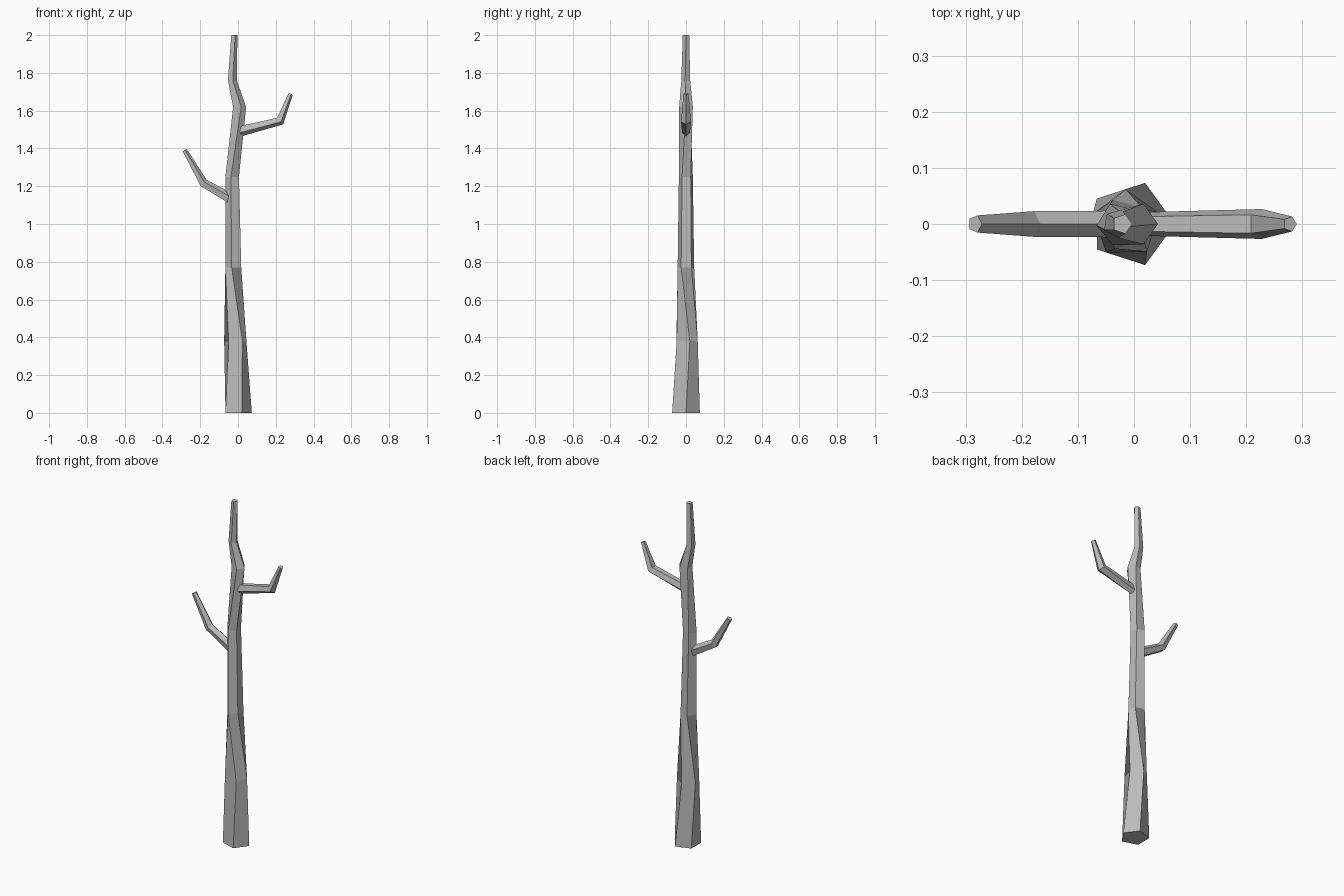
import bpy
import bmesh
from math import sin, cos, tau, radians
from mathutils import Vector

if "Cube" in bpy.data.objects:
    bpy.data.objects.remove(bpy.data.objects["Cube"])

SIDES = 5
bark = bpy.data.materials.new("grey_bark")
bark.use_nodes = True
grey = (0.5, 0.5, 0.5, 1)
bark.diffuse_color = grey
bark.node_tree.nodes["Principled BSDF"].inputs["Base Color"].default_value = grey


def ring(centre, u, v, turn=0):
    """Five-sided cross-section whose first corner lies along u."""
    angles = [radians(turn) + tau * i / SIDES for i in range(SIDES)]
    return [centre + u * cos(a) + v * sin(a) for a in angles]


def loft(name, rings):
    """Skin a row of cross-sections into a closed, flat-shaded limb."""
    bm = bmesh.new()
    rows = [[bm.verts.new(p) for p in r] for r in rings]
    for low, high in zip(rows, rows[1:]):
        for i in range(SIDES):
            j = (i + 1) % SIDES
            bm.faces.new((low[i], low[j], high[j], high[i]))
    bm.faces.new(rows[0][::-1])
    bm.faces.new(rows[-1])
    bmesh.ops.recalc_face_normals(bm, faces=bm.faces[:])
    mesh = bpy.data.meshes.new(name)
    bm.to_mesh(mesh)
    bm.free()
    mesh.materials.append(bark)
    obj = bpy.data.objects.new(name, mesh)
    bpy.context.collection.objects.link(obj)


def branch(name, stations):
    """Bent limb in the xz plane; stations are x, z, width radius, depth radius."""
    points = [Vector((x, 0, z)) for x, z, _, _ in stations]
    rings = []
    for i, (p, s) in enumerate(zip(points, stations)):
        before = (p - points[i - 1]).normalized() if i else Vector()
        after = (points[i + 1] - p).normalized() if i + 1 < len(points) else Vector()
        t = (before + after).normalized()
        ridge = Vector((t.z, 0, -t.x))
        rings.append(ring(p, ridge * s[3], Vector((0, s[2], 0))))
    loft(name, rings)


# Trunk: height, x offset, radius, twist in degrees
trunk = [(0, -0.004, 0.077, 0), (0.38, -0.014, 0.062, 19),
         (0.77, -0.021, 0.046, -34), (1.25, -0.028, 0.039, -32),
         (1.62, 0.005, 0.038, 0), (1.76, -0.031, 0.025, -10),
         (2, -0.021, 0.018, 0)]
loft("trunk", [ring(Vector((x, 0, z)), Vector((r, 0, 0)), Vector((0, r, 0)), a)
               for z, x, r, a in trunk])

# Side branches
branch("left_branch", [(0.01, 1.493, 0.022, 0.03), (0.222, 1.547, 0.028, 0.026),
                       (0.278, 1.69, 0.014, 0.013)])
branch("right_branch", [(-0.035, 1.13, 0.025, 0.03), (-0.184, 1.216, 0.024, 0.025),
                        (-0.283, 1.39, 0.016, 0.014)])
